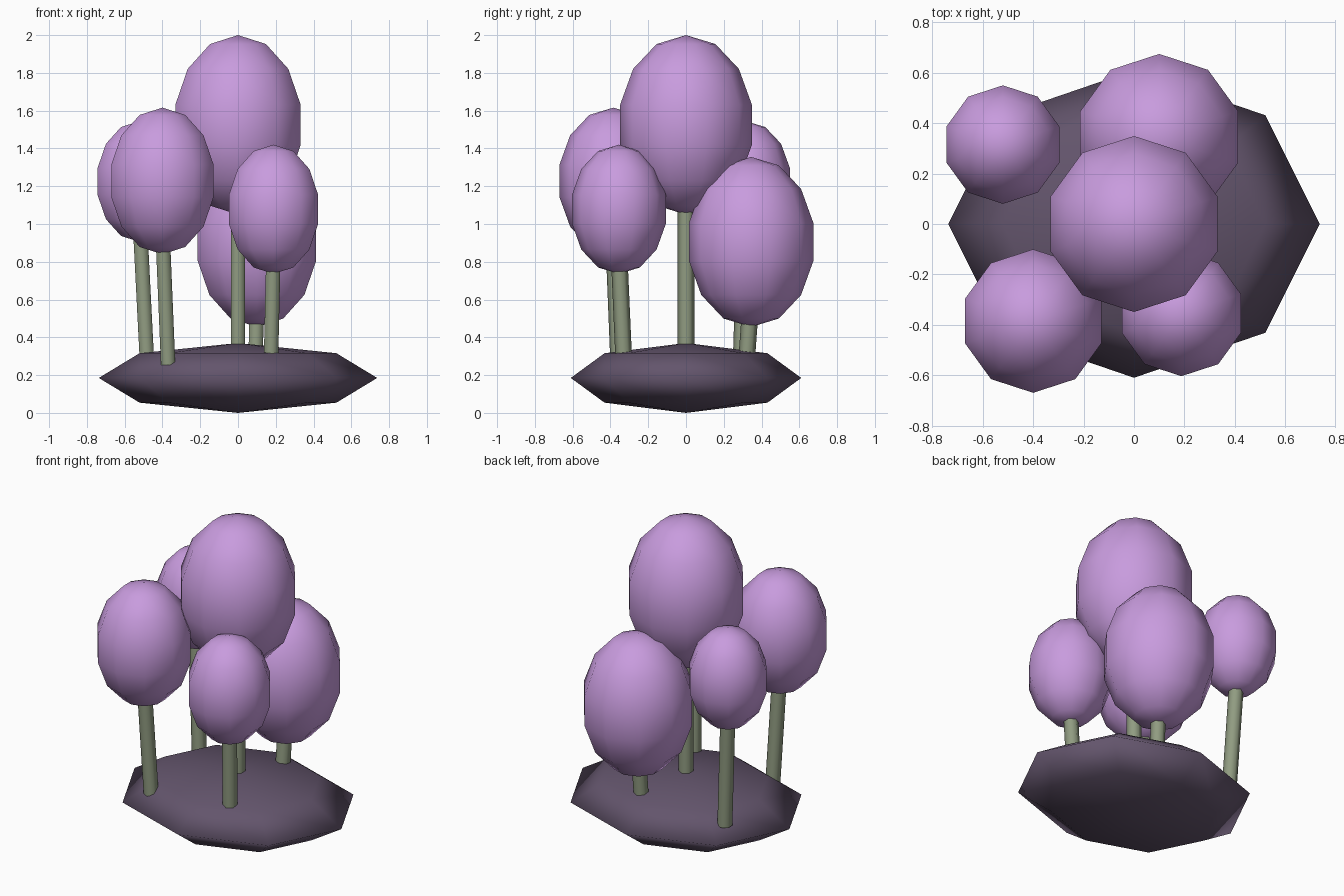
import bpy, math
from mathutils import Vector

if "Cube" in bpy.data.objects:
    bpy.data.objects.remove(bpy.data.objects["Cube"])


def material(name, rgb):
    m = bpy.data.materials.new(name)
    m.diffuse_color = (*rgb, 1)
    m.use_nodes = True
    m.node_tree.nodes["Principled BSDF"].inputs["Base Color"].default_value = m.diffuse_color
    return m


LILAC = material("lilac foliage", (0.58, 0.33, 0.73))
BARK = material("grey green bark", (0.28, 0.33, 0.22))
SOIL = material("dark purple soil", (0.125, 0.09, 0.15))


def finish(name, mat, angle=180):
    ob = bpy.context.object
    ob.name = name
    ob.data.materials.append(mat)
    bpy.ops.object.shade_smooth_by_angle(angle=math.radians(angle))
    return ob


def ellipsoid(name, mat, centre, radii, segments, rings):
    bpy.ops.mesh.primitive_uv_sphere_add(segments=segments, ring_count=rings,
                                         radius=1, location=centre)
    bpy.context.object.scale = radii
    bpy.ops.object.transform_apply(location=False, rotation=False, scale=True)
    return finish(name, mat)


def trunk(name, start, end):
    a, b = Vector(start), Vector(end)
    d = b - a
    bpy.ops.mesh.primitive_cylinder_add(vertices=6, radius=0.044,
                                        depth=d.length, location=(a + b) / 2)
    ob = finish(name, BARK, 70)
    ob.rotation_mode = 'QUATERNION'
    ob.rotation_quaternion = Vector((0, 0, 1)).rotation_difference(d)


# Floating mound of soil
ellipsoid("ground_mound", SOIL, (0, 0, 0.185), (0.737, 0.61, 0.185), 8, 4)

# Trees: name, canopy centre, canopy radius, canopy half height
trees = [
    ("centre", (0, 0, 1.525), 0.358, 0.475),
    ("back", (0.10, 0.345, 0.905), 0.338, 0.45),
    ("front_left", (-0.40, -0.385, 1.228), 0.292, 0.388),
    ("back_left", (-0.52, 0.315, 1.225), 0.241, 0.32),
    ("front_right", (0.188, -0.355, 1.078), 0.255, 0.342),
]
for name, (x, y, z), r, h in trees:
    ellipsoid(name + "_canopy", LILAC, (x, y, z), (r, r, h), 10, 7)
    # Trunks lean outwards from the middle of the mound
    trunk(name + "_trunk", (x * 0.925, y * 0.925, 0.255), (x, y, z - 0.65 * h))
